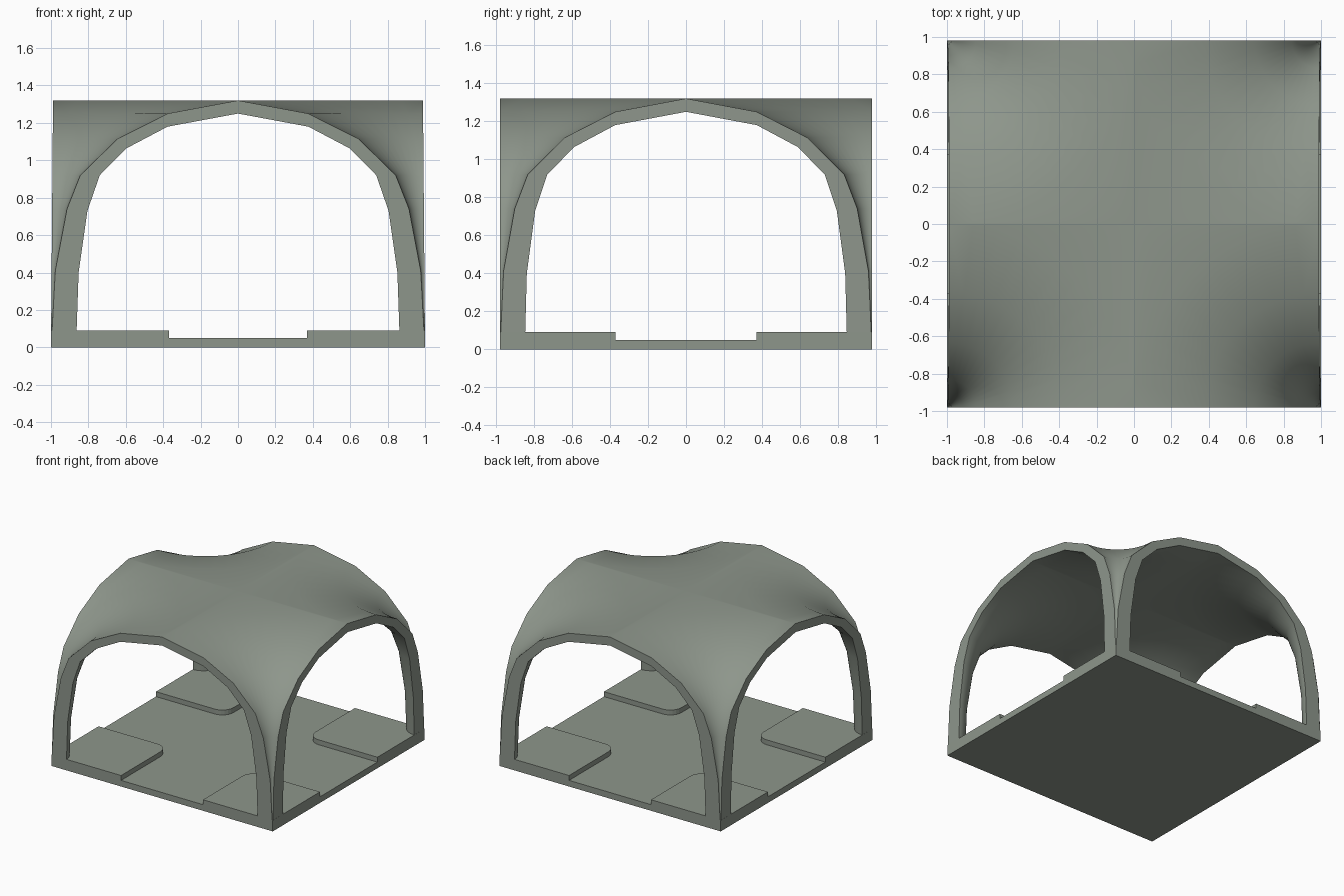
import bpy, bmesh, math

if "Cube" in bpy.data.objects:
    bpy.data.objects.remove(bpy.data.objects["Cube"])

HY = 0.98  # half depth
mat = bpy.data.materials.new("grey_green")
mat.diffuse_color = (0.27, 0.305, 0.26, 1)
mat.use_nodes = True
mat.node_tree.nodes["Principled BSDF"].inputs["Base Color"].default_value = mat.diffuse_color


def make_object(name, bm, smooth=False):
    bmesh.ops.recalc_face_normals(bm, faces=bm.faces)
    me = bpy.data.meshes.new(name)
    bm.to_mesh(me)
    bm.free()
    me.materials.append(mat)
    ob = bpy.data.objects.new(name, me)
    bpy.context.collection.objects.link(ob)
    if smooth:
        bpy.ops.object.select_all(action='DESELECT')
        ob.select_set(True)
        bpy.context.view_layer.objects.active = ob
        bpy.ops.object.shade_smooth_by_angle(angle=math.radians(35))
    return ob


def prism(bm, pts, z0, z1):
    lo = [bm.verts.new((x, y, z0)) for x, y in pts]
    hi = [bm.verts.new((x, y, z1)) for x, y in pts]
    bm.faces.new(lo)
    bm.faces.new(hi)
    for i in range(len(pts)):
        j = (i + 1) % len(pts)
        bm.faces.new((lo[i], lo[j], hi[j], hi[i]))


# Floor plate
bm = bmesh.new()
prism(bm, [(-1, -HY), (1, -HY), (1, HY), (-1, HY)], 0, 0.05)
make_object("floor_plate", bm)

# Raised corner pads with a rounded inner corner
I, R = 0.37, 0.1
pad = [(1, I), (1, HY), (I, HY)]
for k in range(7):
    a = math.pi + k * math.pi / 12
    pad.append((I + R + R * math.cos(a), I + R + R * math.sin(a)))
for n, (sx, sy) in enumerate([(1, 1), (-1, 1), (-1, -1), (1, -1)]):
    bm = bmesh.new()
    prism(bm, [(x * sx, y * sy) for x, y in pad], 0.045, 0.09)
    make_object(f"corner_pad_{n + 1}", bm)

# Arch profiles: half width, height
outer = [(0.999, 0.0), (0.98, 0.41), (0.92, 0.74), (0.85, 0.92),
         (0.65, 1.115), (0.38, 1.25), (0, 1.32)]
inner = [(0.866, 0.0), (0.855, 0.40), (0.81, 0.73), (0.745, 0.92),
         (0.60, 1.065), (0.38, 1.18), (0, 1.25)]
SEG = 12


def ring(bm, w, z, sx, sy):
    """Quarter arc around a floor corner, linking the two arches."""
    r = 1 - w
    out = []
    for k in range(SEG + 1):
        a = math.pi / 2 * k / SEG
        x = (1 - r * math.cos(a)) * (1 - 0.011 * z / 1.32)
        y = (1 - r * math.sin(a)) * HY
        out.append(bm.verts.new((sx * x, sy * y, z)))
    return out


# Vaulted canopy: four flaring corner legs and the flat crown between them
bm = bmesh.new()
for sx in (1, -1):
    for sy in (1, -1):
        o = [ring(bm, w, z, sx, sy) for w, z in outer]
        n = [ring(bm, w, z, sx, sy) for w, z in inner]
        for g in (o, n):
            for t in range(len(g) - 1):
                for k in range(SEG):
                    bm.faces.new((g[t][k], g[t][k + 1], g[t + 1][k + 1], g[t + 1][k]))
            # crown fan to the middle
            c = bm.verts.new((0, 0, g[-1][0].co.z))
            for k in range(SEG):
                bm.faces.new((g[-1][k], g[-1][k + 1], c))
        # arch end faces and leg foot
        for k in (0, SEG):
            for t in range(len(o) - 1):
                bm.faces.new((o[t][k], o[t + 1][k], n[t + 1][k], n[t][k]))
        for k in range(SEG):
            bm.faces.new((o[0][k], o[0][k + 1], n[0][k + 1], n[0][k]))
bmesh.ops.remove_doubles(bm, verts=bm.verts, dist=0.00005)
make_object("vaulted_canopy", bm, smooth=True)
